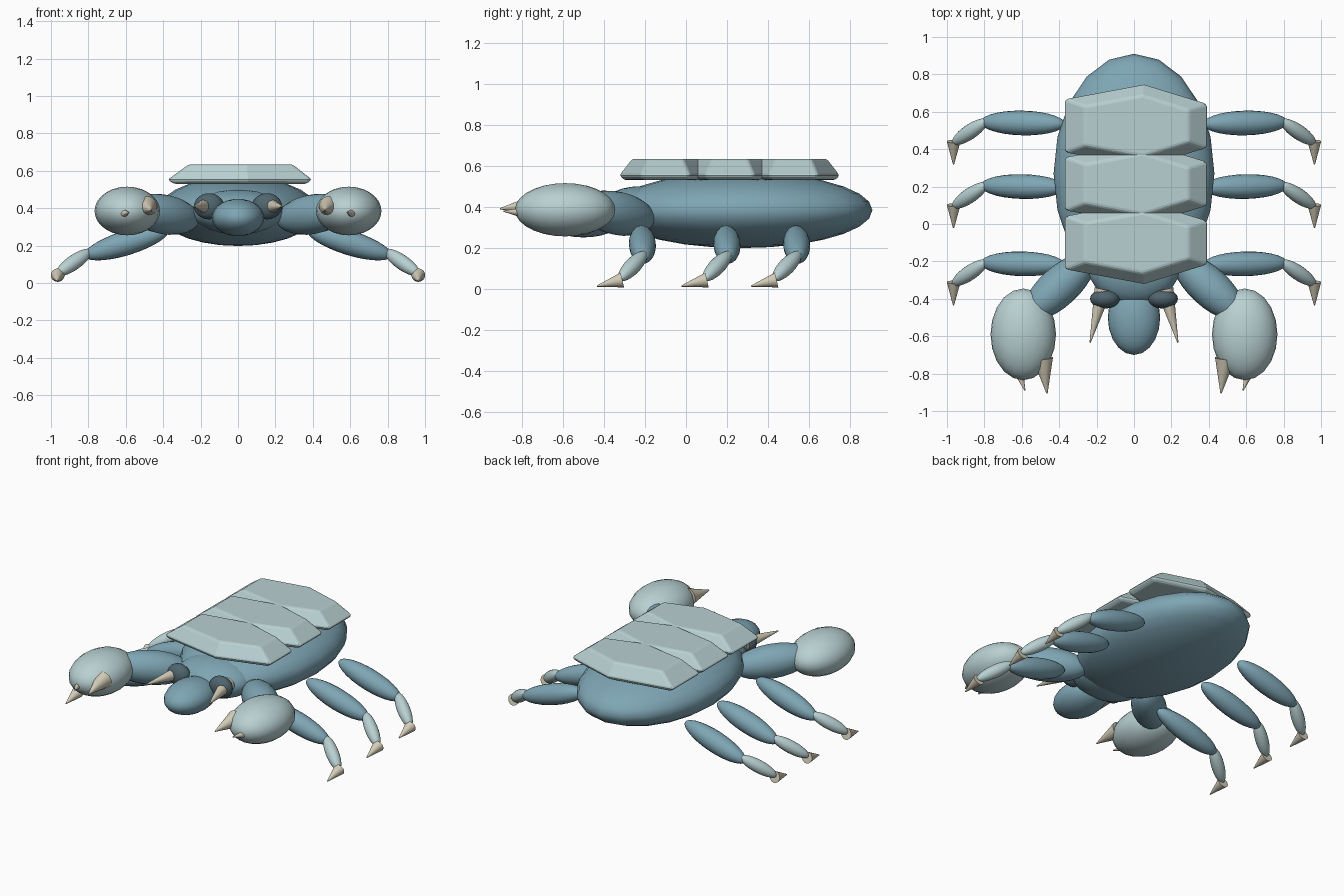
import bpy, bmesh
from mathutils import Vector, Matrix

if "Cube" in bpy.data.objects:
    bpy.data.objects.remove(bpy.data.objects["Cube"], do_unlink=True)


def material(name, rgb):
    mat = bpy.data.materials.new(name)
    mat.use_nodes = True
    mat.diffuse_color = (*rgb, 1)
    mat.node_tree.nodes["Principled BSDF"].inputs["Base Color"].default_value = (*rgb, 1)
    return mat


BLUE = material("body_blue", (0.21, 0.38, 0.46))
PALE = material("shell_pale", (0.48, 0.63, 0.64))
BONE = material("claw_bone", (0.66, 0.61, 0.48))
DARK = material("eye_slate", (0.08, 0.13, 0.155))


def finish(name, bm, mat, smooth_angle=None):
    mesh = bpy.data.meshes.new(name)
    bm.to_mesh(mesh)
    bm.free()
    mesh.materials.append(mat)
    obj = bpy.data.objects.new(name, mesh)
    bpy.context.collection.objects.link(obj)
    if smooth_angle:
        bpy.ops.object.select_all(action="DESELECT")
        obj.select_set(True)
        bpy.context.view_layer.objects.active = obj
        bpy.ops.object.shade_smooth_by_angle(angle=smooth_angle)
    return obj


def ellipsoid(name, centre, radii, mat, turn=Matrix()):
    bm = bmesh.new()
    bmesh.ops.create_uvsphere(bm, u_segments=20, v_segments=14, radius=1)
    bm.transform(Matrix.Translation(centre) @ turn @ Matrix.Diagonal((*radii, 1)))
    return finish(name, bm, mat, 0.9)


def limb(name, start, end, radius, mat):
    """Ellipsoid whose long axis runs from start to end."""
    a, b = Vector(start), Vector(end)
    turn = (b - a).to_track_quat("Z", "Y").to_matrix().to_4x4()
    return ellipsoid(name, (a + b) / 2, (radius, radius, (b - a).length / 2), mat, turn)


def spike(name, base, tip, radius, mat=BONE):
    """Pointed cone from base centre to tip."""
    a, b = Vector(base), Vector(tip)
    turn = (b - a).to_track_quat("Z", "Y").to_matrix().to_4x4()
    bm = bmesh.new()
    bmesh.ops.create_cone(bm, cap_ends=True, segments=14, radius1=radius,
                          radius2=0.003, depth=(b - a).length)
    bm.transform(Matrix.Translation((a + b) / 2) @ turn)
    return finish(name, bm, mat, 0.9)


def shell_plate(name, y):
    """Six-sided plate with a pointed front and back and sloping rim."""
    outline = [(-0.40, -0.145), (0.03, -0.225), (0.37, -0.12),
               (0.37, 0.12), (0.03, 0.225), (-0.40, 0.145)]
    bm = bmesh.new()
    rings = []
    for scale_x, scale_y, z in ((0.92, 0.9, 0.53), (1, 1, 0.553), (0.72, 0.72, 0.634)):
        rings.append([bm.verts.new((px * scale_x + 0.025, py * scale_y + y, z))
                      for px, py in outline])
    bm.faces.new(rings[0][::-1])
    bm.faces.new(rings[-1])
    for low, high in zip(rings, rings[1:]):
        for i in range(len(outline)):
            j = (i + 1) % len(outline)
            bm.faces.new((low[i], low[j], high[j], high[i]))
    obj = finish(name, bm, PALE)
    bevel = obj.modifiers.new("soft_rim", "BEVEL")
    bevel.width = 0.012
    bevel.segments = 2


# Body, thorax and head
ellipsoid("abdomen", (0, 0.27, 0.383), (0.43, 0.64, 0.185), BLUE)
ellipsoid("thorax", (0, -0.22, 0.38), (0.25, 0.21, 0.12), BLUE)
ellipsoid("head", (0, -0.5, 0.35), (0.14, 0.2, 0.1), BLUE)

# Back armour
for label, y in (("front", -0.1), ("middle", 0.215), ("rear", 0.525)):
    shell_plate(label + "_shell_plate", y)

for side, s in (("left", 1), ("right", -1)):
    # Eyes and fangs
    ellipsoid(side + "_eye", (s * 0.155, -0.4, 0.41), (0.08, 0.052, 0.07), DARK)
    spike(side + "_fang", (s * 0.165, -0.35, 0.41), (s * 0.235, -0.635, 0.41), 0.048)

    # Pincer arm, pincer and its two fingers
    limb(side + "_arm", (s * 0.22, -0.17, 0.335), (s * 0.58, -0.5, 0.4), 0.106, BLUE)
    ellipsoid(side + "_pincer", (s * 0.592, -0.59, 0.385), (0.175, 0.245, 0.13), PALE)
    spike(side + "_inner_finger", (s * 0.487, -0.72, 0.41), (s * 0.465, -0.907, 0.39), 0.055)
    spike(side + "_outer_finger", (s * 0.64, -0.72, 0.365), (s * 0.583, -0.89, 0.378), 0.042)

    # Three walking legs
    for label, y in (("front", -0.213), ("middle", 0.2), ("rear", 0.54)):
        name = side + "_" + label
        limb(name + "_thigh", (s * 0.37, y - 0.005, 0.285), (s * 0.82, y + 0.005, 0.145),
             0.066, BLUE)
        limb(name + "_shin", (s * 0.785, y + 0.015, 0.175), (s * 0.97, y - 0.11, 0.045),
             0.04, PALE)
        spike(name + "_foot", (s * 0.964, y - 0.098, 0.042), (s * 0.965, y - 0.222, 0.012),
              0.037)
